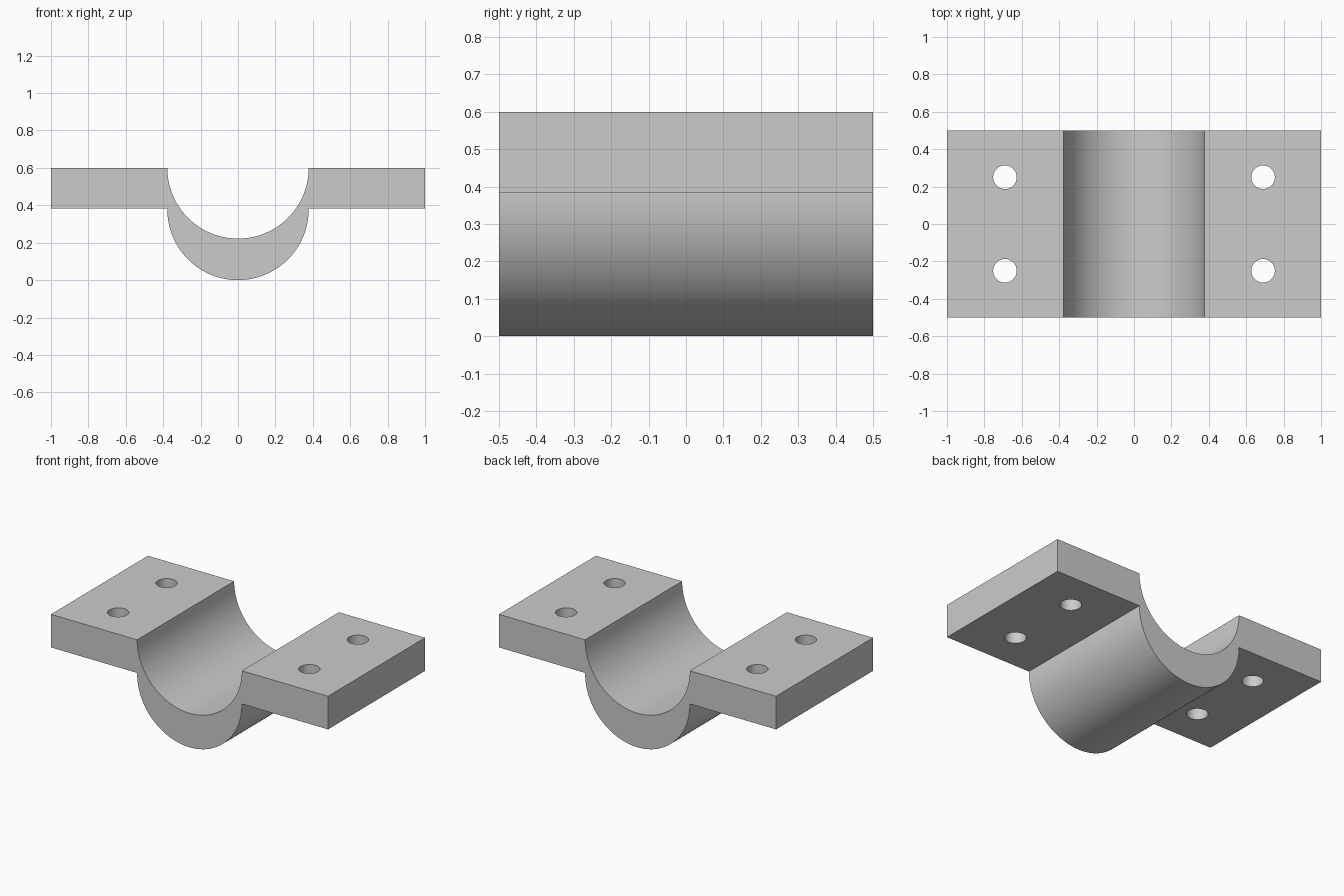
import bpy, bmesh
from math import sin, cos, pi, radians

cube = bpy.data.objects.get("Cube")
if cube:
    bpy.data.objects.remove(cube, do_unlink=True)

TOP = 0.6           # upper face of the flanges
UNDER = 0.384       # lower face of the flanges
RADIUS = 0.378      # both the saddle groove and its rounded belly
HALF_DEPTH = 0.5
SEGMENTS = 64

# Plain grey metal
grey = bpy.data.materials.new("plain grey")
grey.use_nodes = True
colour = (0.6, 0.6, 0.6, 1)
grey.diffuse_color = colour
grey.node_tree.nodes["Principled BSDF"].inputs["Base Color"].default_value = colour


def half_circle(centre_z):
    """Lower half circle from left to right, as (x, z) points."""
    angles = [pi + pi * i / SEGMENTS for i in range(SEGMENTS + 1)]
    return [(RADIUS * cos(a), centre_z + RADIUS * sin(a)) for a in angles]


def make_object(name, bm):
    bmesh.ops.recalc_face_normals(bm, faces=bm.faces[:])
    mesh = bpy.data.meshes.new(name)
    bm.to_mesh(mesh)
    bm.free()
    mesh.materials.append(grey)
    obj = bpy.data.objects.new(name, mesh)
    bpy.context.collection.objects.link(obj)
    return obj


# Saddle clamp: groove, flanges and belly in one extruded profile
profile = [(-1, UNDER), (-RADIUS, UNDER)] + half_circle(RADIUS)
profile += [(RADIUS, UNDER), (1, UNDER), (1, TOP)]
profile += half_circle(TOP)[::-1] + [(-1, TOP)]
bm = bmesh.new()
face = bm.faces.new([bm.verts.new((x, -HALF_DEPTH, z)) for x, z in profile])
extruded = bmesh.ops.extrude_face_region(bm, geom=[face], use_keep_orig=True)
moved = [g for g in extruded["geom"] if isinstance(g, bmesh.types.BMVert)]
bmesh.ops.translate(bm, verts=moved, vec=(0, 2 * HALF_DEPTH, 0))
clamp = make_object("saddle_clamp", bm)

# Four bolt holes through the flanges
bm = bmesh.new()
for x in (-0.69, 0.69):
    for y in (-0.25, 0.25):
        hole = bmesh.ops.create_cone(bm, cap_ends=True, segments=48, radius1=0.063,
                                     radius2=0.063, depth=0.5)
        bmesh.ops.translate(bm, verts=hole["verts"], vec=(x, y, (TOP + UNDER) / 2))
cutter = make_object("bolt_hole_cutter", bm)
cutter.hide_render = True

cut = clamp.modifiers.new("bolt holes", 'BOOLEAN')
cut.operation = 'DIFFERENCE'
cut.solver = 'EXACT'
cut.object = cutter
bpy.ops.object.select_all(action='DESELECT')
clamp.select_set(True)
bpy.context.view_layer.objects.active = clamp
bpy.ops.object.modifier_apply(modifier=cut.name)
bpy.data.objects.remove(cutter, do_unlink=True)

# Smooth curves, crisp edges
bpy.ops.object.shade_smooth_by_angle(angle=radians(30))
